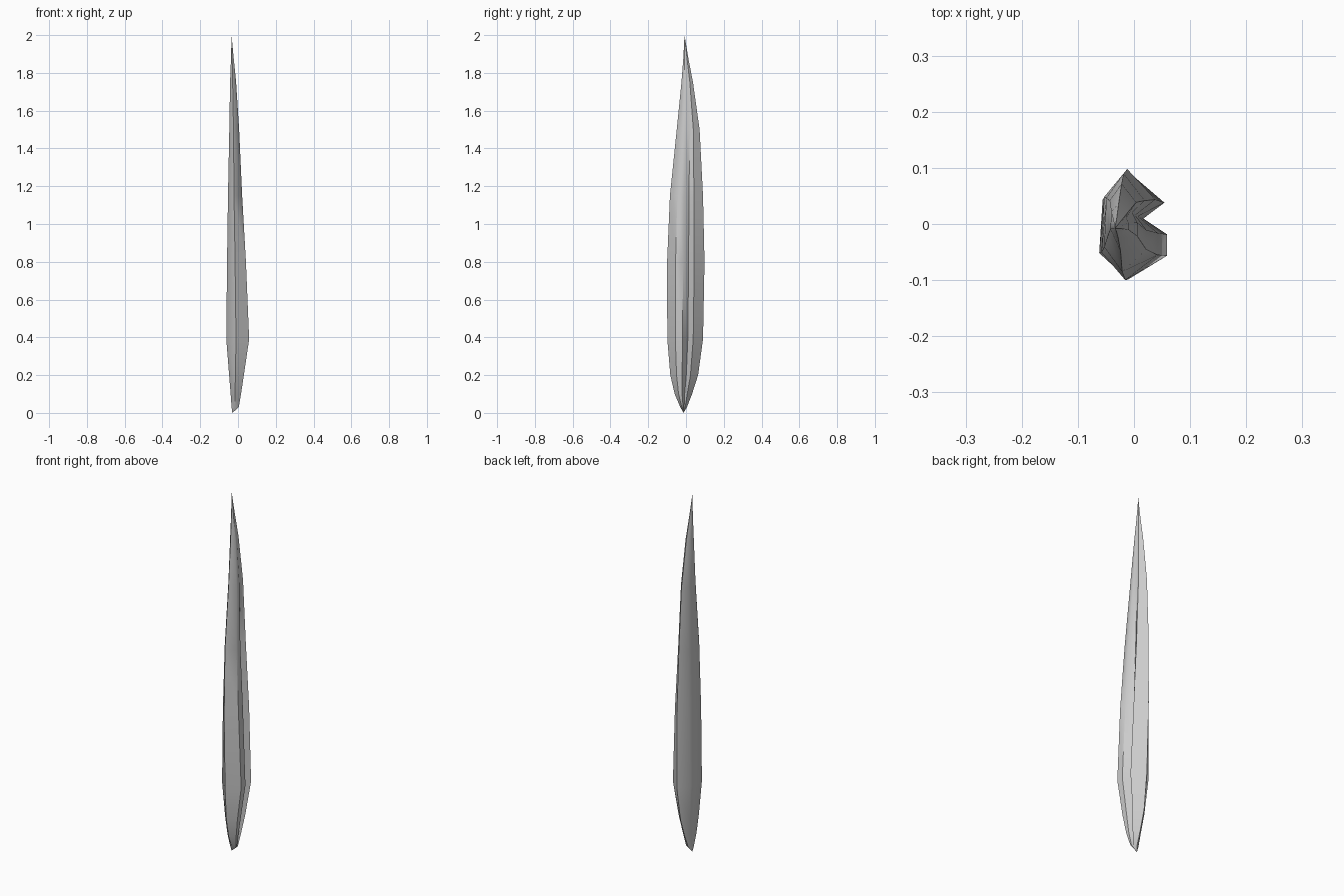
import bpy, bmesh, math

if "Cube" in bpy.data.objects:
    bpy.data.objects.remove(bpy.data.objects["Cube"])

# Grooved cross-section, normalised to -1..1 in x and y
SECTION = [(-0.08, 1), (0.92, 0.45), (0.3, 0.15), (1, -0.15),
           (1, -0.55), (-0.15, -1), (-1, -0.5), (-0.9, 0.5)]
# Stations up the blade: z, x min, x max, y min, y max
STATIONS = [
    (0.03, -0.034, 0.004, -0.03, 0.005),
    (0.10, -0.039, 0.016, -0.06, 0.032),
    (0.20, -0.047, 0.031, -0.083, 0.064),
    (0.39, -0.062, 0.059, -0.099, 0.090),
    (0.80, -0.058, 0.042, -0.1, 0.098),
    (1.15, -0.053, 0.022, -0.085, 0.09),
    (1.50, -0.046, 0.006, -0.049, 0.072),
    (1.75, -0.042, -0.010, -0.024, 0.037),
    (1.88, -0.037, -0.023, -0.014, 0.012),
]

bm = bmesh.new()
rings = []
for z, x0, x1, y0, y1 in STATIONS:
    ring = []
    for i, (u, v) in enumerate(SECTION):
        if i == 2:  # the groove fades out towards the tip
            u += max(0, z - 0.8) * 0.5
        ring.append(bm.verts.new(((x0 + x1) / 2 + u * (x1 - x0) / 2,
                                  (y0 + y1) / 2 + v * (y1 - y0) / 2, z)))
    rings.append(ring)
n = len(SECTION)
for a, b in zip(rings, rings[1:]):
    for i in range(n):
        j = (i + 1) % n
        bm.faces.new((a[i], a[j], b[j], b[i]))

# Pointed ends
for ring, tip in ((rings[0], (-0.03, -0.013, 0)), (rings[-1], (-0.034, -0.008, 2))):
    p = bm.verts.new(tip)
    for i in range(n):
        bm.faces.new((ring[i], ring[(i + 1) % n], p))
bmesh.ops.recalc_face_normals(bm, faces=bm.faces)

mesh = bpy.data.meshes.new("grooved_blade")
bm.to_mesh(mesh)
bm.free()
blade = bpy.data.objects.new("grooved_blade", mesh)
bpy.context.collection.objects.link(blade)
bpy.context.view_layer.objects.active = blade
blade.select_set(True)
bpy.ops.object.shade_smooth_by_angle(angle=math.radians(50))
